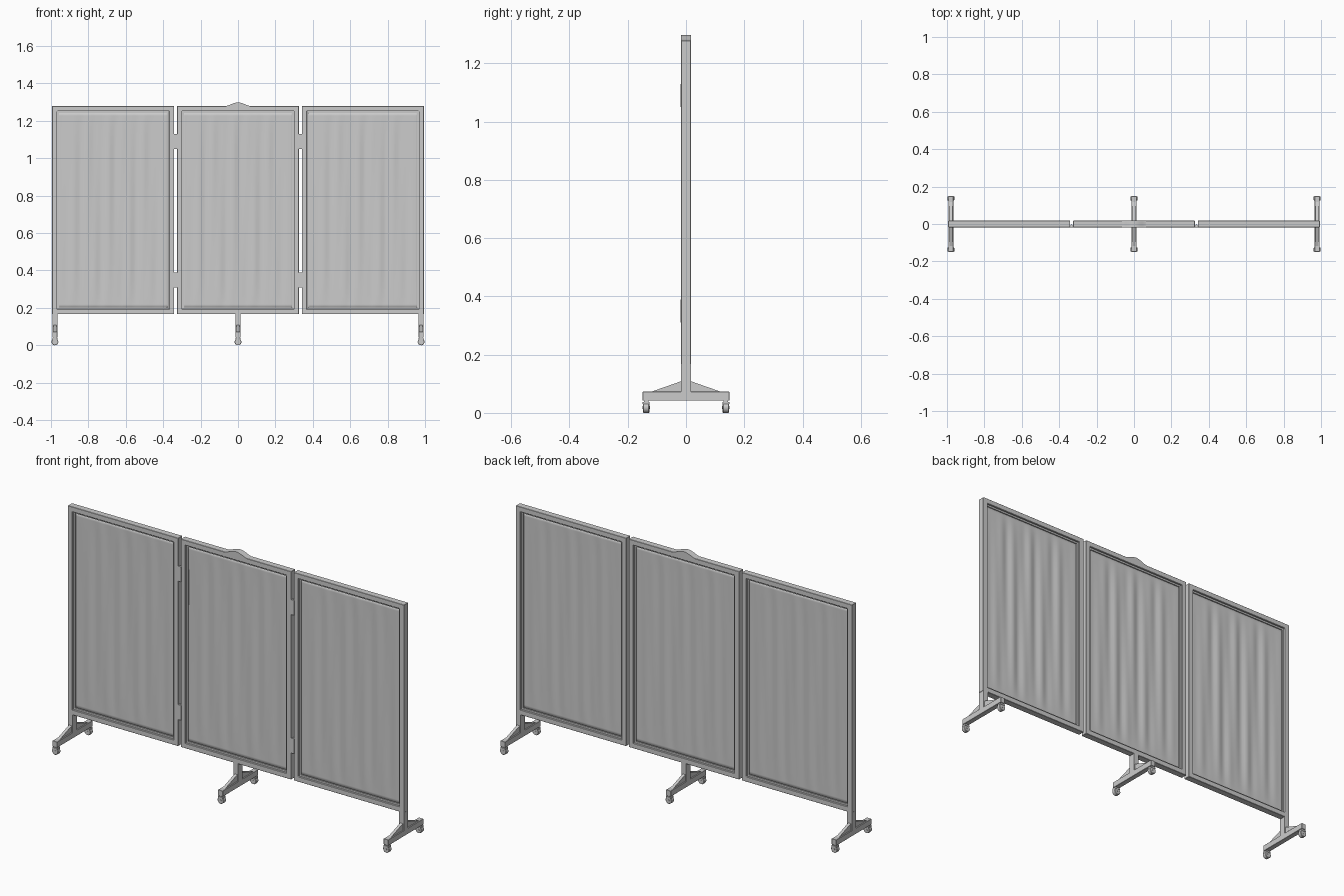
import bpy, bmesh, math
from mathutils import Matrix

if "Cube" in bpy.data.objects:
    bpy.data.objects.remove(bpy.data.objects["Cube"])


def add_object(name, bm, bevel=0.0, smooth=None):
    bmesh.ops.recalc_face_normals(bm, faces=bm.faces)
    me = bpy.data.meshes.new(name)
    bm.to_mesh(me)
    bm.free()
    ob = bpy.data.objects.new(name, me)
    bpy.context.collection.objects.link(ob)
    if bevel:
        m = ob.modifiers.new("bevel", 'BEVEL')
        m.width, m.segments = bevel, 1
    if smooth:
        bpy.ops.object.select_all(action='DESELECT')
        ob.select_set(True)
        bpy.context.view_layer.objects.active = ob
        bpy.ops.object.shade_smooth_by_angle(angle=math.radians(smooth))
    return ob


def box(name, x, y, z, bevel=0.0):
    bm = bmesh.new()
    mat = Matrix.Translation(((x[0]+x[1])/2, (y[0]+y[1])/2, (z[0]+z[1])/2))
    mat = mat @ Matrix.Diagonal((x[1]-x[0], y[1]-y[0], z[1]-z[0], 1))
    bmesh.ops.create_cube(bm, size=1, matrix=mat)
    return add_object(name, bm, bevel)


def cylinder(name, centre, r, depth, axis, seg, bevel=0.0):
    bm = bmesh.new()
    rot = Matrix.Rotation(math.pi/2, 4, 'X') if axis == 'Y' else Matrix()
    bmesh.ops.create_cone(bm, cap_ends=True, segments=seg, radius1=r, radius2=r,
                          depth=depth, matrix=Matrix.Translation(centre) @ rot)
    return add_object(name, bm, bevel, 40)


def prism(name, pts, a, b, smooth=None):
    """Extrude a closed outline (3D points) from offset vector a to b."""
    bm = bmesh.new()
    v0 = [bm.verts.new([p[i]+a[i] for i in range(3)]) for p in pts]
    v1 = [bm.verts.new([p[i]+b[i] for i in range(3)]) for p in pts]
    n = len(pts)
    bm.faces.new(v0)
    bm.faces.new(v1[::-1])
    for i in range(n):
        bm.faces.new((v0[i], v0[(i+1) % n], v1[(i+1) % n], v1[i]))
    return add_object(name, bm, 0, smooth)


def rect_frame(name, cx, hw, z0, z1, w, hy, bevel=0.0):
    """Mitred rectangular frame, member width w and half depth hy."""
    bm = bmesh.new()
    rings = []
    for inset, y in ((0, -hy), (0, hy), (w, hy), (w, -hy)):
        rings.append([bm.verts.new((cx+sx*(hw-inset), y, z)) for sx, z in
                      ((-1, z0+inset), (1, z0+inset), (1, z1-inset), (-1, z1-inset))])
    for k in range(4):
        a, b = rings[k], rings[(k+1) % 4]
        for i in range(4):
            j = (i+1) % 4
            bm.faces.new((a[i], a[j], b[j], b[i]))
    return add_object(name, bm, bevel)


Z0, Z1, HW, HY = 0.167, 1.279, 0.326, 0.0175


def fabric(name, cx):
    """Stretched cloth with faint vertical folds, pinned at the border."""
    bm = bmesh.new()
    bmesh.ops.create_grid(bm, x_segments=48, y_segments=48, size=1)
    hw, hz, cz = HW-0.03, (Z1-Z0)/2-0.03, (Z0+Z1)/2
    for v in bm.verts:
        u, t = v.co.x, v.co.y
        pin = (1-u**4)*(1-t**6)
        y = 0.0025*pin*(math.sin(19*u+0.8*t) + 0.6*math.sin(31*u+1.3-t))
        v.co = (cx+u*hw, y, cz+t*hz)
    ob = add_object(name, bm, 0, 60)
    m = ob.modifiers.new("thickness", 'SOLIDIFY')
    m.thickness, m.offset = 0.004, 0


# Three screen panels
for side, cx in (("left", -0.668), ("centre", 0.0), ("right", 0.668)):
    rect_frame(side+"_panel_frame", cx, HW, Z0, Z1, 0.027, HY, 0.0015)
    rect_frame(side+"_panel_bead", cx, HW-0.026, Z0+0.026, Z1-0.026, 0.010, 0.008)
    fabric(side+"_panel_fabric", cx)

# Hinges in the two gaps
for sx in (-1, 1):
    for z in (0.35, 1.09):
        x = sx*0.334
        cylinder("hinge_pin", (x, -0.010, z), 0.0065, 0.08, 'Z', 12)
        box("hinge_leaf", (x-0.011, x+0.011), (-0.0185, -0.0165), (z-0.04, z+0.04))

# Rounded crest on the centre panel
crest = [(-0.065+0.13*i/16, 0, Z1+0.019*(0.5-0.5*math.cos(2*math.pi*i/16))**0.7)
         for i in range(17)]
crest = [(-0.065, 0, Z1-0.005)] + crest + [(0.065, 0, Z1-0.005)]
prism("centre_crest", crest, (0, -HY, 0), (0, HY, 0), 30)

# Three feet: post, beam, gussets and casters
for side, fx in (("left", -0.979), ("centre", 0.0), ("right", 0.979)):
    box(side+"_post", (fx-0.0135, fx+0.0135), (-HY, HY), (0.06, Z0+0.002))
    box(side+"_foot_beam", (fx-0.0135, fx+0.0135), (-0.149, 0.149), (0.042, 0.073), 0.001)
    for s in (-1, 1):
        tri = [(fx, s*0.016, 0.072), (fx, s*0.121, 0.072), (fx, s*0.016, 0.109)]
        prism(side+"_gusset", tri, (-0.008, 0, 0), (0.008, 0, 0))
        y = s*0.137
        box(side+"_caster_mount", (fx-0.009, fx+0.009), (y-0.008, y+0.008), (0.026, 0.043))
        box(side+"_caster_fork", (fx-0.014, fx+0.014), (y-0.0125, y+0.0125), (0.030, 0.038))
        cylinder(side+"_caster_wheel", (fx, y, 0.0185), 0.0185, 0.022, 'Y', 16, 0.002)
        cylinder(side+"_caster_axle", (fx, y, 0.0185), 0.005, 0.026, 'Y', 10)
